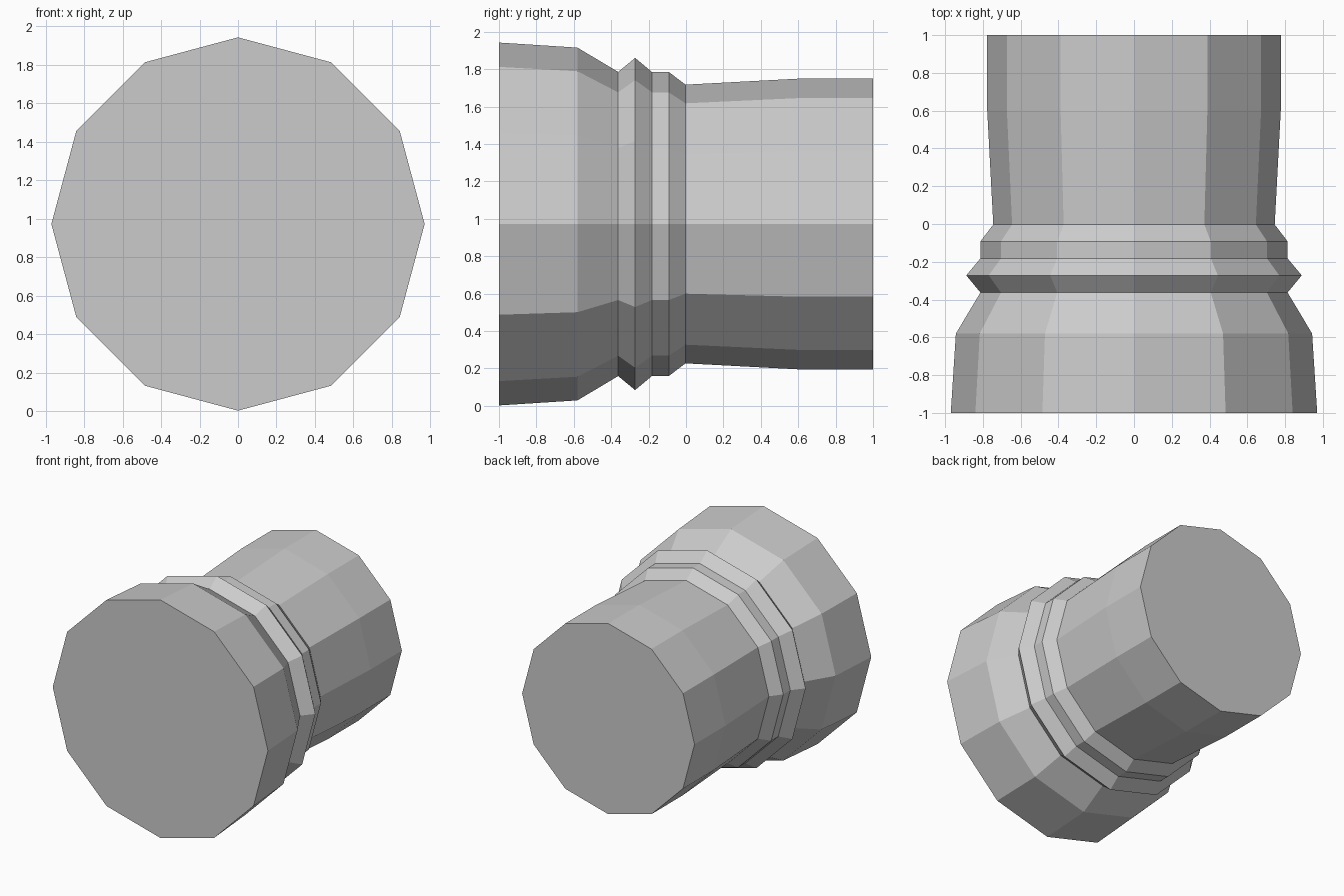
import bpy, bmesh, math

if "Cube" in bpy.data.objects:
    bpy.data.objects.remove(bpy.data.objects["Cube"])

SIDES = 12
CENTRE_Z = 0.972

# Profile of the stepped fitting: (position along y, radius), front to back
PROFILE = [
    (-1.0, 0.97), (-0.58, 0.943),      # wide front collar
    (-0.363, 0.813),                   # groove
    (-0.272, 0.888), (-0.182, 0.813),  # pointed ridge
    (-0.092, 0.813), (-0.003, 0.745),  # flat band and neck
    (0.6, 0.777), (1.0, 0.777),        # rear barrel
]

bm = bmesh.new()

# One ring of vertices per profile point, with a corner at the top
rings = []
for y, r in PROFILE:
    ring = []
    for i in range(SIDES):
        a = 2 * math.pi * i / SIDES
        ring.append(bm.verts.new((r * math.sin(a), y, CENTRE_Z + r * math.cos(a))))
    rings.append(ring)

# Flat side walls
for a, b in zip(rings, rings[1:]):
    for i in range(SIDES):
        j = (i + 1) % SIDES
        bm.faces.new((a[i], a[j], b[j], b[i]))

# End caps
bm.faces.new(rings[0])
bm.faces.new(rings[-1])
bmesh.ops.recalc_face_normals(bm, faces=bm.faces)

mesh = bpy.data.meshes.new("pipe_fitting")
bm.to_mesh(mesh)
bm.free()
bpy.context.collection.objects.link(bpy.data.objects.new("pipe_fitting", mesh))
